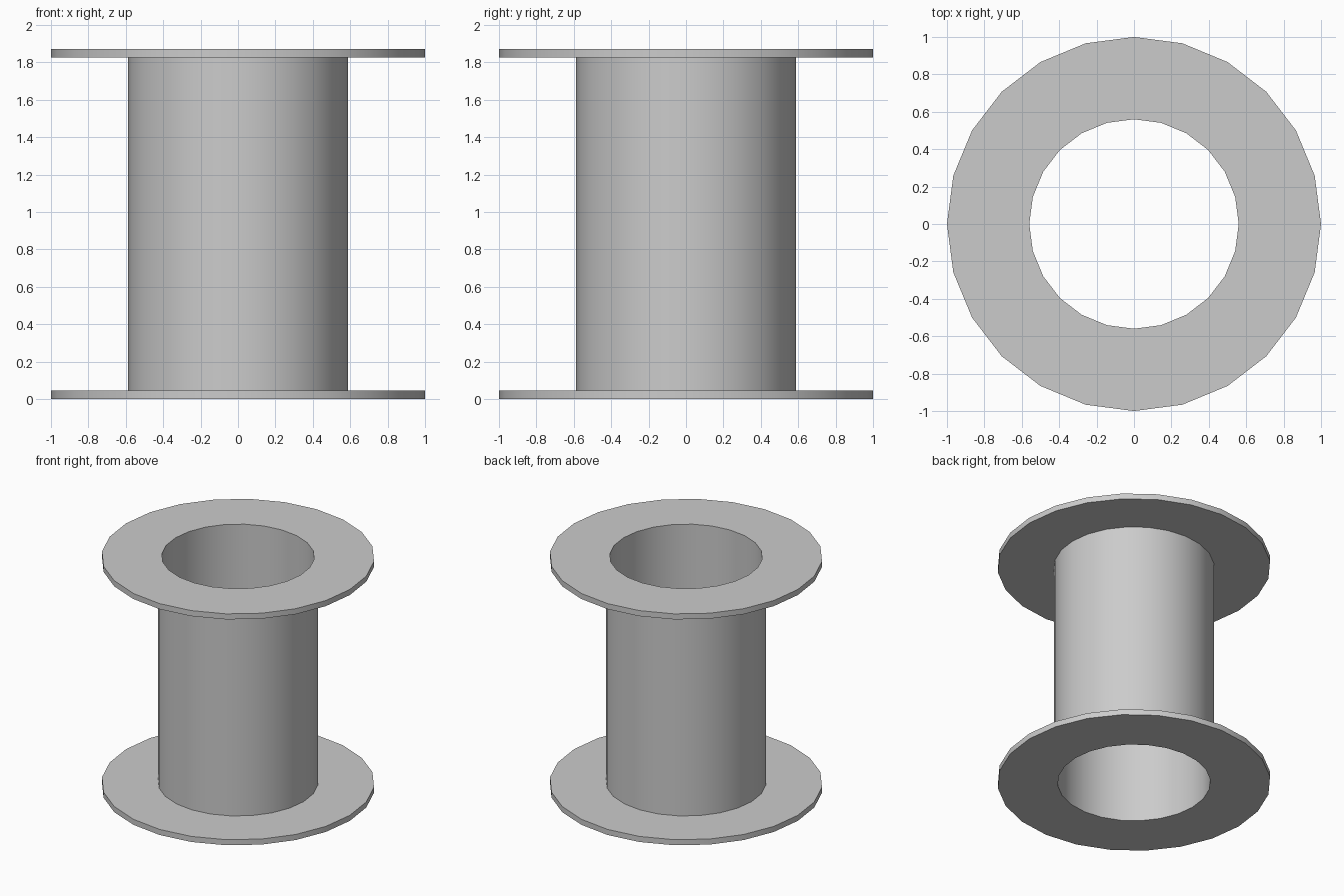
import bpy, bmesh
from math import cos, sin, tau, radians

cube = bpy.data.objects.get("Cube")
if cube:
    bpy.data.objects.remove(cube, do_unlink=True)

SIDES = 24
BORE, CORE, RIM = 0.56, 0.587, 1.0
HEIGHT, PLATE = 1.87, 0.045

grey = bpy.data.materials.new("light_grey")
grey.use_nodes = True
colour = (0.6, 0.6, 0.6, 1)
grey.diffuse_color = colour
grey.node_tree.nodes["Principled BSDF"].inputs["Base Color"].default_value = colour


def lathe(name, profile):
    """Revolve a closed (radius, height) profile around z."""
    bm = bmesh.new()
    rings = [[bm.verts.new((r * cos(tau * i / SIDES), r * sin(tau * i / SIDES), z))
              for r, z in profile] for i in range(SIDES)]
    n = len(profile)
    for i, ring in enumerate(rings):
        following = rings[(i + 1) % SIDES]
        for j in range(n):
            k = (j + 1) % n
            bm.faces.new((ring[j], following[j], following[k], ring[k]))
    bmesh.ops.recalc_face_normals(bm, faces=bm.faces[:])
    mesh = bpy.data.meshes.new(name)
    bm.to_mesh(mesh)
    bm.free()
    mesh.materials.append(grey)
    obj = bpy.data.objects.new(name, mesh)
    bpy.context.collection.objects.link(obj)
    bpy.ops.object.select_all(action="DESELECT")
    obj.select_set(True)
    bpy.context.view_layer.objects.active = obj
    bpy.ops.object.shade_smooth_by_angle(angle=radians(30))
    return obj


# Hollow spool: bottom flange, core tube and top flange in one closed profile
lower = [(BORE, 0), (RIM, 0), (RIM, PLATE), (CORE, PLATE)]
upper = [(r, HEIGHT - z) for r, z in reversed(lower)]
lathe("spool", lower + upper)
